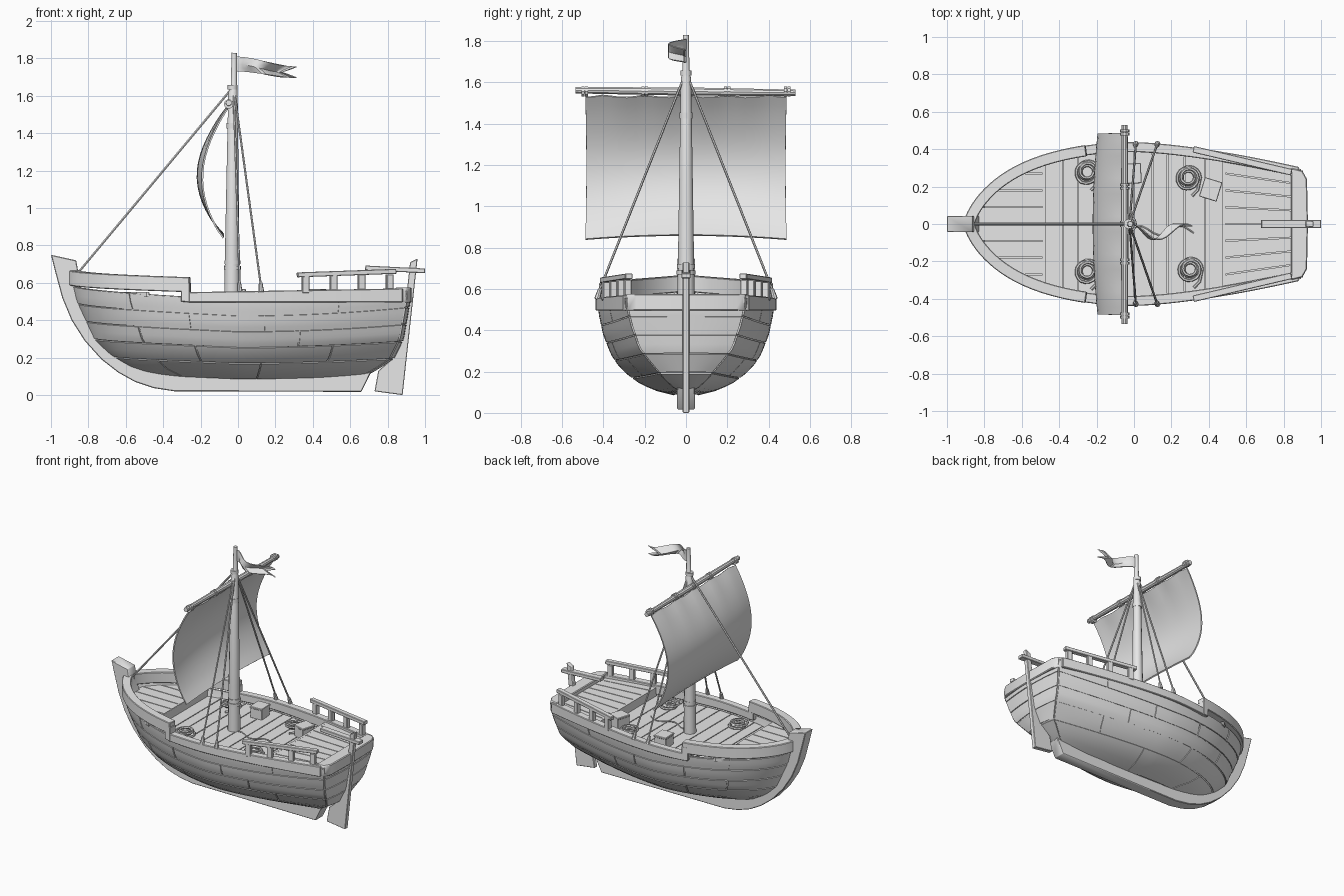
import bpy, bmesh, math
from mathutils import Vector, Matrix

if "Cube" in bpy.data.objects:
    bpy.data.objects.remove(bpy.data.objects["Cube"], do_unlink=True)

mat = bpy.data.materials.new("plain grey")
mat.use_nodes = True
mat.diffuse_color = (0.8, 0.8, 0.8, 1)
mat.node_tree.nodes["Principled BSDF"].inputs["Base Color"].default_value = (0.8, 0.8, 0.8, 1)
made = []


def finish(name, bm, solid=0.0, bevel=0.0):
    me = bpy.data.meshes.new(name)
    if not solid:
        bmesh.ops.recalc_face_normals(bm, faces=bm.faces)
    bm.to_mesh(me)
    bm.free()
    me.materials.append(mat)
    ob = bpy.data.objects.new(name, me)
    bpy.context.collection.objects.link(ob)
    if solid:
        m = ob.modifiers.new("thickness", 'SOLIDIFY')
        m.thickness, m.offset = solid, 0
    if bevel:
        m = ob.modifiers.new("worn_edges", 'BEVEL')
        m.width, m.segments = bevel, 1
    made.append(ob)


def patch(bm, f, u0, u1, v0, v1, nu, nv):
    g = [[bm.verts.new(f(u0 + (u1 - u0) * i / nu, v0 + (v1 - v0) * j / nv))
          for j in range(nv + 1)] for i in range(nu + 1)]
    for i in range(nu):
        for j in range(nv):
            bm.faces.new((g[i][j], g[i + 1][j], g[i + 1][j + 1], g[i][j + 1]))


def prism(bm, pts, axis, lo, hi):
    def at(p, h):
        return (p[0], h, p[1]) if axis == 'y' else (p[0], p[1], h)
    a, b = [[bm.verts.new(at(p, h)) for p in pts] for h in (lo, hi)]
    bm.faces.new(a)
    bm.faces.new(b[::-1])
    for i in range(len(pts)):
        j = (i + 1) % len(pts)
        bm.faces.new((a[i], b[i], b[j], a[j]))


def box(bm, c, size, ry=0.0, rz=0.0):
    m = (Matrix.Translation(c) @ Matrix.Rotation(rz, 4, 'Z') @ Matrix.Rotation(ry, 4, 'Y')
         @ Matrix.Diagonal((*size, 1)))
    bmesh.ops.create_cube(bm, size=1, matrix=m)


def tube(name, pts, radii, sides=8):
    """Round bar along a path, one radius or one per point."""
    bm = bmesh.new()
    pts = [Vector(p) for p in pts]
    if not isinstance(radii, (list, tuple)):
        radii = [radii] * len(pts)
    rings = []
    for i, p in enumerate(pts):
        d = (pts[min(i + 1, len(pts) - 1)] - pts[max(i - 1, 0)]).normalized()
        side = d.cross(Vector((0, 0, 1)) if abs(d.z) < 0.95 else Vector((0, 1, 0))).normalized()
        up = side.cross(d)
        rings.append([bm.verts.new(p + radii[i] * (side * math.cos(a) + up * math.sin(a)))
                      for a in [2 * math.pi * k / sides for k in range(sides)]])
    for r, q in zip(rings, rings[1:]):
        for k in range(sides):
            n = (k + 1) % sides
            bm.faces.new((r[k], r[n], q[n], q[k]))
    bm.faces.new(rings[0])
    bm.faces.new(rings[-1])
    finish(name, bm)


def interp(table, z):
    if z <= table[0][0]:
        return table[0][1]
    for (a, p), (b, q) in zip(table, table[1:]):
        if z <= b:
            return p + (q - p) * (z - a) / (b - a)
    return table[-1][1]


# Hull shape: bow line, stern line, breadth and stern breadth by height
BOW = [(.09, -.4), (.15, -.58), (.22, -.69), (.3, -.77), (.5, -.86), (.67, -.9)]
STERN = [(.09, .62), (.14, .72), (.2, .81), (.3, .86), (.5, .895)]
BREADTH = [(.09, .045), (.115, .14), (.15, .215), (.2, .28), (.25, .325), (.3, .355), (.4, .392),
           (.5, .412), (.6, .425)]
TUCK = [(.09, .4), (.2, .5), (.3, .62), (.5, .68)]


def hull(u, s, side=1):
    lift = .08 * max(0, 1 - 2 * u) + .05 * max(0, 2 * u - 1) ** 2
    z = .09 + .42 * s + lift * (.35 + .65 * s)
    level = .09 + .45 * s
    if u < .5:
        a = u * math.pi
        x = interp(BOW, z) * math.cos(a)
        f = math.sin(a) ** (1.27 - .17 * s)
    else:
        v = 2 * u - 1
        x = interp(STERN, z) * v
        f = 1 - (1 - interp(TUCK, level)) * v ** 1.7
    return (x, side * (interp(BREADTH, level) * f + .002), z)


def transom(t, s):
    x, y, z = hull(1, s)
    return (x + .02 * (1 - t * t), y * t, z)


# Inner shell, with separate planks over it
shell, planks = bmesh.new(), bmesh.new()
ROWS, GAP = 5, .006
for side in (1, -1):
    patch(shell, lambda u, s: hull(u, s, side), 0, 1, 0, 1, 40, 20)
    for r in range(ROWS):
        joints = [.0, .27 + .13 * (r % 2), .58 + .11 * (r * 2 % 3), 1]
        for a, b in zip(joints, joints[1:]):
            patch(planks, lambda u, s: hull(u, s, side), a + .002, b - .002,
                  r / ROWS + GAP, (r + 1) / ROWS - GAP, 14, 4)
patch(shell, transom, -1, 1, 0, 1, 8, 20)
for r in range(ROWS):
    patch(planks, transom, -1, 1, r / ROWS + GAP, (r + 1) / ROWS - GAP, 8, 4)
finish("hull_shell", shell, solid=.002)
finish("hull_planks", planks, solid=.015)

# Stem and keel in one curved timber, then the rudder and tiller
bm = bmesh.new()
prism(bm, [(-1, .75), (-.975, .65), (-.94, .52), (-.89, .4), (-.82, .29), (-.73, .19), (-.64, .12),
           (-.55, .07), (-.45, .037), (-.34, .02), (.66, .017), (.72, .14), (.4, .12), (-.25, .1),
           (-.45, .13), (-.58, .19), (-.7, .3), (-.78, .43), (-.84, .58), (-.865, .72)],
      'y', -.043, .043)
finish("stem_and_keel", bm, bevel=.004)
bm = bmesh.new()
prism(bm, [(.73, .02), (.88, 0), (.96, .73), (.92, .71), (.895, .48), (.86, .28), (.82, .19),
           (.75, .13)], 'y', -.016, .016)
finish("rudder", bm, bevel=.003)
bm = bmesh.new()
box(bm, (.84, 0, .672), (.32, .045, .025), ry=.05)
finish("tiller", bm, bevel=.003)


# Plan outline of the deck edge
def half(x):
    t = abs(x) / .9
    if x < 0:
        return .43 * max(0, 1 - t * t) ** (.5 + .12 * t ** 4)
    return .43 * (1 - .32 * t ** 1.5)


def rail(name, x0, x1, top, bottom, out, inn, n):
    """Timber following the deck edge on both sides."""
    bm = bmesh.new()
    for side in (1, -1):
        rings = []
        for i in range(n + 1):
            k = i / n
            x = x0 + (x1 - x0) * (k * k if x0 < -.8 else k)
            slope = (half(x + .001) - half(x - .001)) / .002
            nrm = Vector((-slope, 1)).normalized()
            ring = []
            for o, h in ((out, top), (-inn, top), (-inn, bottom), (out, bottom)):
                z = h[0] + (h[1] - h[0]) * k
                ring.append(bm.verts.new((x + nrm.x * o, side * max(0, half(x) + nrm.y * o), z)))
            rings.append(ring)
        for p, q in zip(rings, rings[1:]):
            for j in range(4):
                m = (j + 1) % 4
                bm.faces.new((p[j], p[m], q[m], q[j]))
        bm.faces.new(rings[0])
        bm.faces.new(rings[-1])
    finish(name, bm, bevel=.004)


rail("bow_bulwark", -.897, -.26, (.67, .63), (.59, .55), .01, .05, 20)
rail("bulwark_end", -.305, -.257, (.6, .6), (.5, .495), .01, .049, 2)
rail("waist_gunwale", -.27, .88, (.55, .57), (.495, .495), .008, .045, 18)

bm = bmesh.new()
prism(bm, [(.84, -.3), (.9, -.285), (.925, -.24), (.93, 0), (.925, .24), (.9, .285), (.84, .3)],
      'z', .495, .575)
finish("stern_beam", bm, bevel=.005)

# Deck boards: a sunken crosswise deck amidships, raised lengthwise decks at the ends
INSET = .04
DECK = .485
bm = bmesh.new()
cuts = [-.48, -.38, -.3, -.2, -.1, .0, .1, .18, .27, .38, .48]
for a, b in zip(cuts, cuts[1:]):
    a, b = a + .003, b - .003
    ya, yb = half(a) - INSET, half(b) - INSET
    prism(bm, [(a, -ya), (b, -yb), (b, yb), (a, ya)], 'z', DECK - .025, DECK)
finish("main_deck", bm)


def start(y):
    """Foremost point of the deck at a distance from the centre line."""
    x = -.84
    while half(x) - INSET < abs(y) and x < -.49:
        x += .005
    return x


bm = bmesh.new()
for i in range(-4, 4):
    y0, y1 = i * .09 + .003, (i + 1) * .09 - .003
    prism(bm, [(start(y0), y0), (-.475, y0), (-.475, y1), (start(y1), y1)], 'z', .525, .55)
finish("fore_deck", bm)
bm = bmesh.new()
for i in range(-4, 4):
    y0, y1 = [(i + d) * .09 for d in (.035, .965)]
    lim = half(.86) / half(.48)
    prism(bm, [(.485, y0), (.86, y0 * lim), (.86, y1 * lim), (.485, y1)], 'z', .52, .547)
finish("aft_deck", bm)
bm = bmesh.new()
for x0, x1, z in ((-.8, -.48, .527), (-.48, .48, DECK - .02), (.48, .85, .525)):
    xs = [x0 + (x1 - x0) * i / 8 for i in range(9)]
    prism(bm, [(x, .035 - half(x)) for x in xs] + [(x, half(x) - .035) for x in xs[::-1]],
          'z', z - .01, z)
for x in (-.482, .482):
    box(bm, (x, 0, .505), (.016, 2 * half(x) - .08, .085))
finish("deck_base_and_steps", bm)

# Aft hand rails on posts
bm = bmesh.new()
for side in (1, -1):
    lean = -side * .23
    box(bm, (.58, side * .338, .652), (.54, .035, .026), ry=-.035, rz=lean)
    for x in (.36, .51, .66, .81):
        box(bm, (x, side * (.338 - (x - .58) * .235), .595), (.038, .032, .1), rz=lean)
finish("aft_rails", bm, bevel=.003)

# Mast with collars, yard with lashings
tube("mast", [(-.032, 0, .46), (-.031, 0, .8), (-.027, 0, 1.62), (-.022, 0, 1.64), (-.02, 0, 1.83)],
     [.043, .038, .025, .017, .014], 12)
for z, r, h in ((.68, .045, .02), (.71, .043, .02), (1.44, .032, .03), (1.645, .026, .025)):
    tube("mast_collar", [(-.029, 0, z - h / 2), (-.029, 0, z + h / 2)], r, 12)
tube("yard", [(-.05, -.535, 1.562), (-.05, 0, 1.556), (-.05, .53, 1.55)], [.016, .021, .016], 10)
for y in (-.49, -.2, 0, .2, .49):
    for d in (-.009, .009):
        tube("yard_lashing", [(-.05, y + d - .007, 1.556), (-.05, y + d + .007, 1.556)], .025, 10)


# Billowing sail and swallow-tailed pennant
def sail_point(u, v):
    belly = (.122 + .026 * (1 - u * u)) * max(0, math.sin(math.pi * v ** 1.08)) ** .85
    scallop = .012 * abs(math.sin(u * 2.45 * math.pi)) * (1 - v) ** 4
    z = 1.54 - .7 * v + .02 * v * (1 - u * u) - scallop
    return (-.058 - .02 * v - belly, .487 * u * (1 - .01 * math.sin(math.pi * v)), z)


bm = bmesh.new()
patch(bm, sail_point, -1, 1, 0, 1, 24, 16)
finish("sail", bm, solid=.009)


def flag_point(u, v):
    x = u * (.25 + .075 * abs(v))
    z = 1.77 - .022 * (1 - math.cos(math.pi * u)) + v * (.04 - .011 * u)
    return (-.012 + x, -.042 + .042 * math.cos(u * 7), z)


bm = bmesh.new()
patch(bm, flag_point, 0, 1, -1, 1, 14, 4)
finish("pennant", bm, solid=.006)

# Standing rigging
TOP = (-.024, 0, 1.65)
tube("forestay", [TOP, (-.85, 0, .66)], .007, 6)
for side in (1, -1):
    for x in (.01, .125):
        tube("shroud", [TOP, (x, side * .43, .565)], .006, 6)
        tube("shroud_block", [(x, side * .43, .55), (x - .004, side * .416, .6)], [.015, .01], 8)

# Coiled ropes, a loose line and crates on the deck
for x, y in ((.29, .25), (.3, -.24), (-.25, .28), (-.25, -.25)):
    coil = []
    for i in range(73):
        a, k = i * math.pi / 9, i / 72
        r = .065 - .032 * abs(math.sin(k * math.pi * 1.5))
        coil.append((x + r * math.cos(a), y + r * math.sin(a), DECK + .008 + .03 * k))
    tail = [(x + .02, y - .1, DECK + .006), (x + .05, y - .07, DECK + .006)]
    tube("rope_coil", tail + coil, .008, 6)
tube("loose_line", [(.01 + .031 * i, -.035 + .025 * math.sin(i * .9 + 1), DECK + .003)
                    for i in range(11)], .004, 6)
for x, y, turn in ((.41, .185, -.3), (-.01, .27, .05)):
    bm = bmesh.new()
    box(bm, (x, y, DECK + .035), (.09, .1, .075), rz=turn)
    box(bm, (x, y, DECK + .075), (.098, .108, .014), rz=turn)
    finish("crate", bm, bevel=.003)

# Apply modifiers, then smooth rounded parts and keep hard edges crisp
bpy.ops.object.select_all(action='DESELECT')
for ob in made:
    ob.select_set(True)
bpy.context.view_layer.objects.active = made[0]
bpy.ops.object.convert(target='MESH')
bpy.ops.object.shade_smooth_by_angle(angle=math.radians(35))
